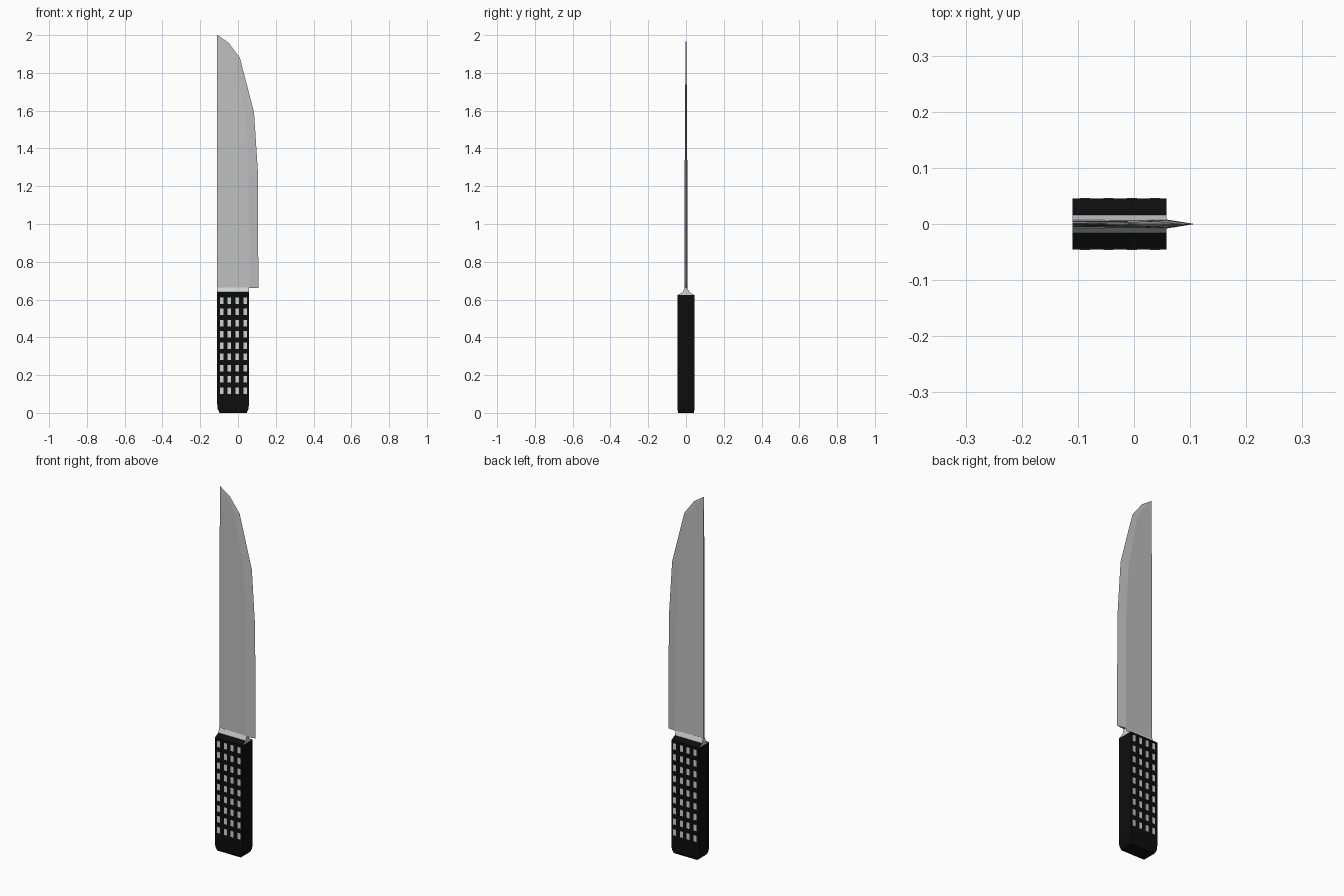
import bpy, bmesh

cube = bpy.data.objects.get("Cube")
if cube:
    bpy.data.objects.remove(cube)


def material(name, value, metallic=0.0):
    m = bpy.data.materials.new(name)
    m.use_nodes = True
    color = (value, value, value, 1)
    m.diffuse_color = color
    m.node_tree.nodes["Principled BSDF"].inputs["Base Color"].default_value = color
    return m


black = material("black handle", 0.004)
steel = material("blade steel", 0.52)
bright = material("bright steel", 0.65)


def finish(name, bm, *mats):
    bmesh.ops.recalc_face_normals(bm, faces=bm.faces)
    mesh = bpy.data.meshes.new(name)
    bm.to_mesh(mesh)
    bm.free()
    for m in mats:
        mesh.materials.append(m)
    obj = bpy.data.objects.new(name, mesh)
    bpy.context.collection.objects.link(obj)
    return obj


def loft(bm, rings):
    """Skin a list of equal-length closed rings and cap both ends."""
    loops = [[bm.verts.new(p) for p in ring] for ring in rings]
    n = len(loops[0])
    for a, b in zip(loops, loops[1:]):
        for i in range(n):
            j = (i + 1) % n
            bm.faces.new((a[i], a[j], b[j], b[i]))
    bm.faces.new(loops[0])
    bm.faces.new(loops[-1])


def rect(x0, x1, y, z):
    return [(x0, -y, z), (x1, -y, z), (x1, y, z), (x0, y, z)]


BACK, FRONT, HALF = -0.11, 0.058, 0.045

# Handle with a chamfered butt
bm = bmesh.new()
loft(bm, [rect(BACK + 0.012, FRONT - 0.012, HALF - 0.004, 0),
          rect(BACK + 0.003, FRONT - 0.003, HALF, 0.02),
          rect(BACK, FRONT, HALF, 0.045),
          rect(BACK, FRONT, HALF, 0.625)])
finish("handle", bm, black)

# Flared bolster: dark shoulders, bright neck and ends
bm = bmesh.new()
loft(bm, [rect(BACK, FRONT, y, z) for y, z in
          ((HALF, 0.624), (0.034, 0.63), (0.016, 0.64), (0.007, 0.665))])
for f in bm.faces:
    if abs(f.normal.x) < 0.5 and f.calc_center_median().z < 0.637:
        f.material_index = 1
bm.normal_update()
for f in bm.faces:
    dark = abs(f.normal.x) < 0.5 and f.calc_center_median().z < 0.637
    f.material_index = 1 if dark else 0
finish("bolster", bm, bright, black)

# Blade: spine, ridge and cutting edge at each height
stations = [  # height, edge x, ridge x, spine half width, ridge half width
    (0.66, 0.108, 0.058, 0.006, 0.008),
    (1.28, 0.105, 0.056, 0.005, 0.007),
    (1.59, 0.085, 0.038, 0.004, 0.005),
    (1.88, 0.01, -0.02, 0.002, 0.003),
    (1.96, -0.05, -0.07, 0.0015, 0.0015),
    (2.0, -0.108, -0.109, 0.0005, 0.0005),
]
bm = bmesh.new()
loft(bm, [[(BACK, -s, z), (ridge, -r, z), (edge, 0, z), (ridge, r, z), (BACK, s, z)]
          for z, edge, ridge, s, r in stations])
finish("blade", bm, steel)

# Grid of inlaid grip studs on both faces
bm = bmesh.new()
for side in (-1, 1):
    for col in range(4):
        for row in range(9):
            x, z = -0.087 + col * 0.0415, 0.118 + row * 0.0595
            y0, y1 = side * (HALF - 0.002), side * (HALF + 0.001)
            loft(bm, [[(x + a * 0.009, y, z + b * 0.017)
                       for a, b in ((-1, -1), (1, -1), (1, 1), (-1, 1))]
                      for y in (y0, y1)])
finish("grip_studs", bm, bright)
